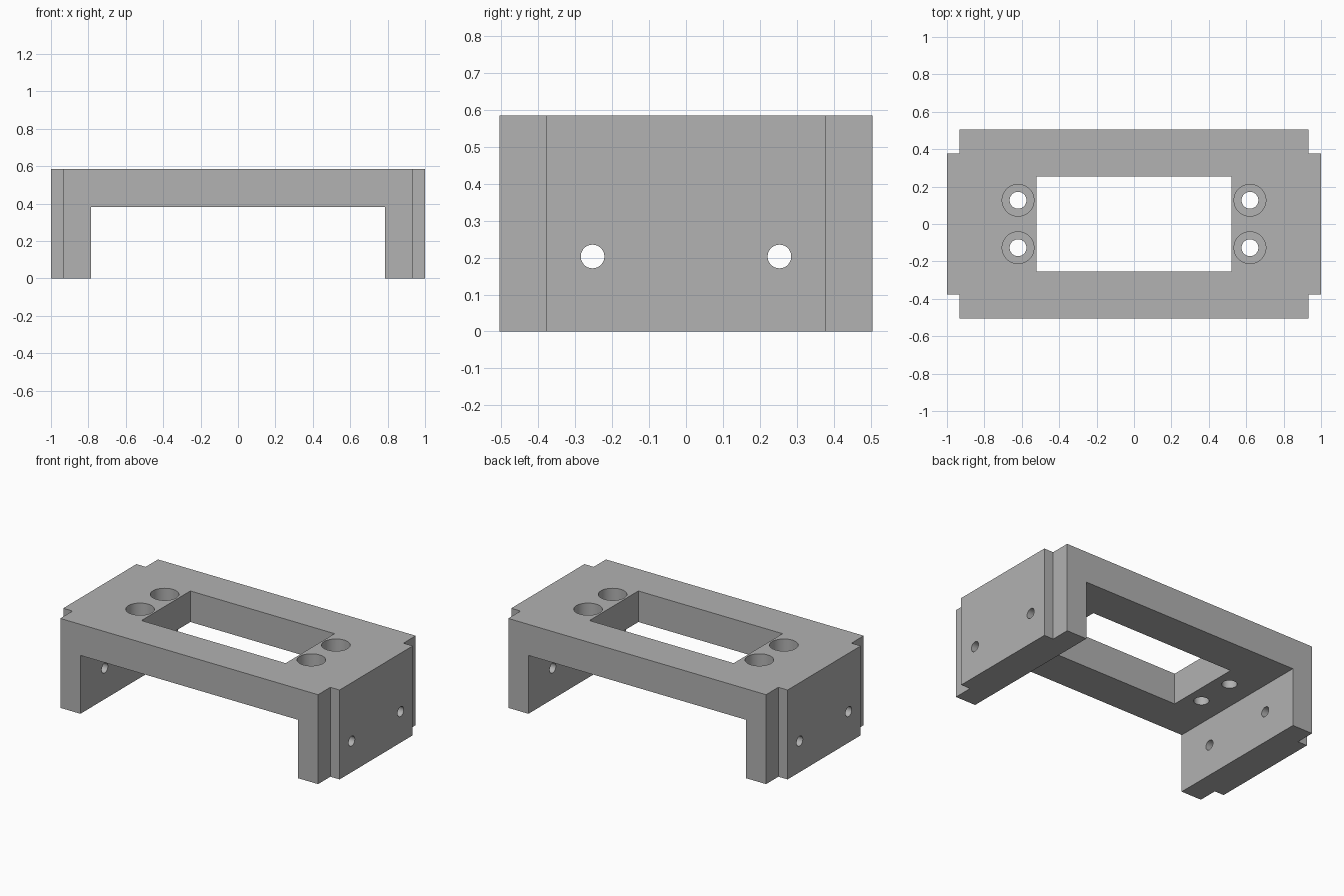
import bpy
import math

cube = bpy.data.objects.get("Cube")
if cube:
    bpy.data.objects.remove(cube, do_unlink=True)

TOP, UNDER = 0.585, 0.382        # plate upper and lower heights
HALF_Y = 0.505

grey = bpy.data.materials.new("grey plastic")
grey.use_nodes = True
grey.diffuse_color = (0.445, 0.445, 0.445, 1)
grey.node_tree.nodes["Principled BSDF"].inputs["Base Color"].default_value = grey.diffuse_color


def box(name, low, high):
    bpy.ops.mesh.primitive_cube_add(size=1, location=[(a + b) / 2 for a, b in zip(low, high)])
    ob = bpy.context.object
    ob.name = name
    ob.scale = [b - a for a, b in zip(low, high)]
    bpy.ops.object.transform_apply(location=True, rotation=True, scale=True)
    return ob


def rod(name, radius, depth, location, rotation=(0, 0, 0)):
    bpy.ops.mesh.primitive_cylinder_add(vertices=48, radius=radius, depth=depth,
                                        location=location, rotation=rotation)
    bpy.context.object.name = name
    return bpy.context.object


# Solid block of the bracket
bracket = box("mounting_bracket", (-1, -HALF_Y, 0), (1, HALF_Y, TOP))
bracket.data.materials.append(grey)

# Space between the legs and the rectangular window
cutters = [
    box("leg_gap_cutter", (-0.787, -1, -1), (0.787, 1, UNDER)),
    box("window_cutter", (-0.522, -0.253, 0.2), (0.522, 0.253, 1)),
]

for sx in (-1, 1):
    for sy in (-1, 1):
        # Corner notch running the full height
        xs = sorted((sx * 0.933, sx * 1.2))
        ys = sorted((sy * 0.378, sy * 0.7))
        cutters.append(box("corner_notch_cutter", (xs[0], ys[0], -1), (xs[1], ys[1], 1)))
        # Counterbored screw hole in the plate
        x, y = sx * 0.62, sy * 0.127
        cutters.append(rod("screw_hole_cutter", 0.045, 1, (x, y, 0.5)))
        cutters.append(rod("counterbore_cutter", 0.085, 0.5, (x, y, TOP - 0.127 + 0.25)))
        # Side hole through the leg
        cutters.append(rod("side_hole_cutter", 0.032, 0.6, (sx * 0.9, sy * 0.253, 0.203),
                           (0, math.pi / 2, 0)))

# Carve every cutter, then discard it
for cutter in cutters:
    mod = bracket.modifiers.new("carve", "BOOLEAN")
    mod.operation = "DIFFERENCE"
    mod.solver = "EXACT"
    mod.object = cutter
    cutter.hide_render = True

bpy.ops.object.select_all(action="DESELECT")
bracket.select_set(True)
bpy.context.view_layer.objects.active = bracket
for mod in list(bracket.modifiers):
    bpy.ops.object.modifier_apply(modifier=mod.name)
for cutter in cutters:
    bpy.data.objects.remove(cutter, do_unlink=True)

bpy.ops.object.shade_smooth_by_angle(angle=math.radians(30))
